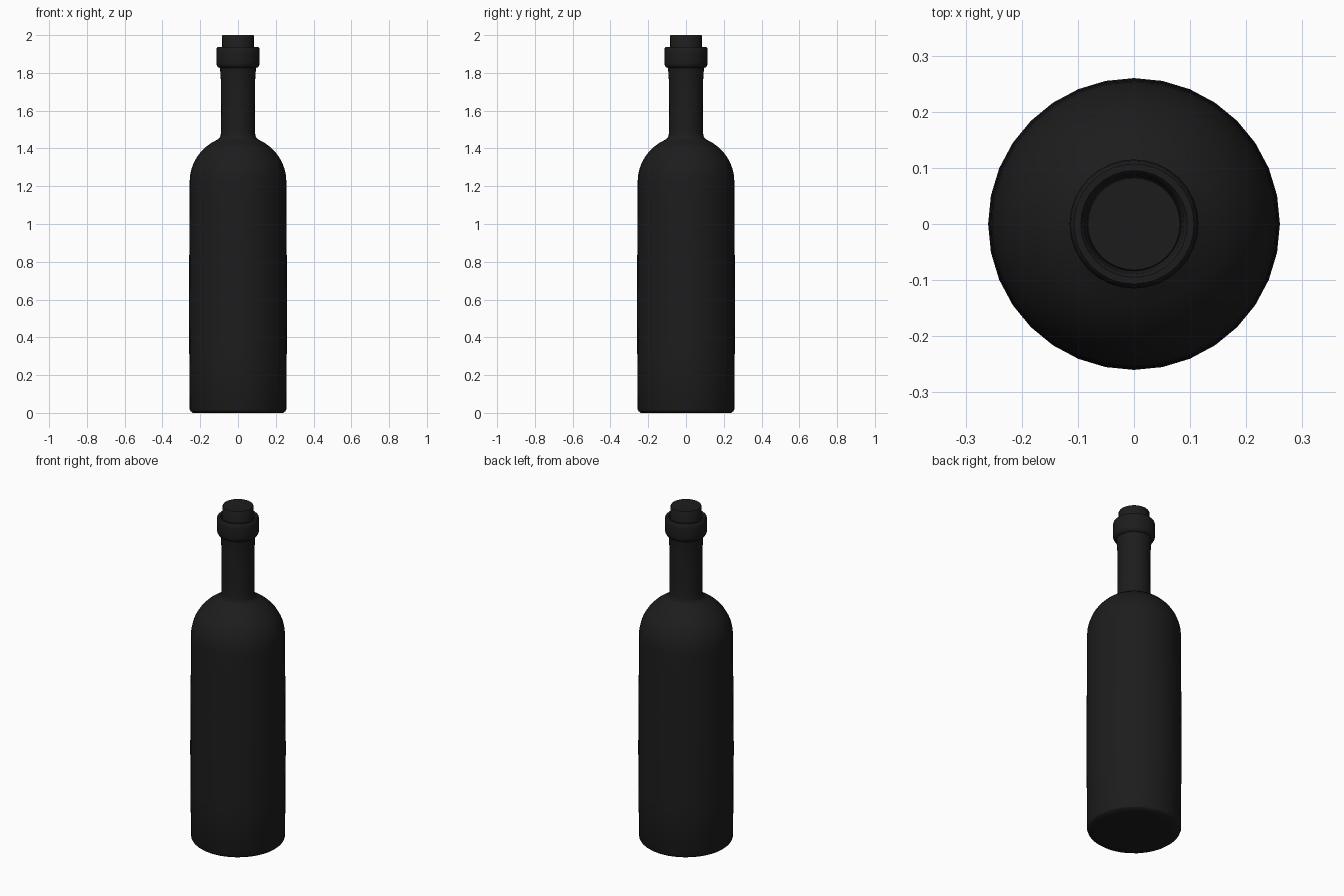
import bpy, bmesh, math

if "Cube" in bpy.data.objects:
    bpy.data.objects.remove(bpy.data.objects["Cube"])

SIDES = 32
mat = bpy.data.materials.new("dark_glass")
mat.diffuse_color = (0.012, 0.012, 0.012, 1)
mat.use_nodes = True
mat.node_tree.nodes["Principled BSDF"].inputs["Base Color"].default_value = mat.diffuse_color


def lathe(name, profile):
    """Revolve (radius, z) points around z; end points on the axis close it."""
    bm = bmesh.new()
    verts = [bm.verts.new((r, 0, z)) for r, z in profile]
    edges = [bm.edges.new(p) for p in zip(verts, verts[1:])]
    bmesh.ops.spin(bm, geom=verts + edges, cent=(0, 0, 0), axis=(0, 0, 1),
                   angle=math.tau, steps=SIDES)
    bmesh.ops.remove_doubles(bm, verts=bm.verts, dist=1e-4)
    bmesh.ops.recalc_face_normals(bm, faces=bm.faces)
    me = bpy.data.meshes.new(name)
    bm.to_mesh(me)
    bm.free()
    me.materials.append(mat)
    ob = bpy.data.objects.new(name, me)
    bpy.context.collection.objects.link(ob)
    bpy.ops.object.select_all(action='DESELECT')
    ob.select_set(True)
    bpy.context.view_layer.objects.active = ob
    bpy.ops.object.shade_smooth_by_angle(angle=math.radians(40))
    return ob


# Bottle: base, slightly bulged body, rounded shoulder, neck and lip ring
base = [(0, 0.005), (0.20, 0.005), (0.24, 0.005), (0.251, 0.009), (0.256, 0.02)]
body = [(0.258, 0.3), (0.26, 0.54), (0.258, 0.85), (0.256, 1.1)]
shoulder = [(0.256 * math.cos(a), 1.225 + 0.245 * math.sin(a))
            for a in (math.radians(d) for d in range(0, 65, 8))]
neck = [(0.098, 1.455), (0.093, 1.465), (0.09, 1.485), (0.089, 1.6),
        (0.09, 1.74), (0.093, 1.8), (0.096, 1.826)]
lip = [(0.106, 1.83), (0.113, 1.843), (0.115, 1.86), (0.115, 1.91),
       (0.113, 1.93), (0.107, 1.937), (0.095, 1.937), (0.089, 1.93),
       (0.086, 1.91), (0.084, 1.9)]
lathe("bottle", base + body + shoulder + neck + lip)

# Cork stopper
lathe("cork", [(0, 1.85), (0.083, 1.85), (0.084, 1.997), (0.082, 2.0), (0, 2.0)])
for ob in bpy.context.scene.objects:
    if ob.name == "bottle":
        for v in ob.data.vertices:
            if v.co.z < 0.0051:
                v.co.z = 0.0
